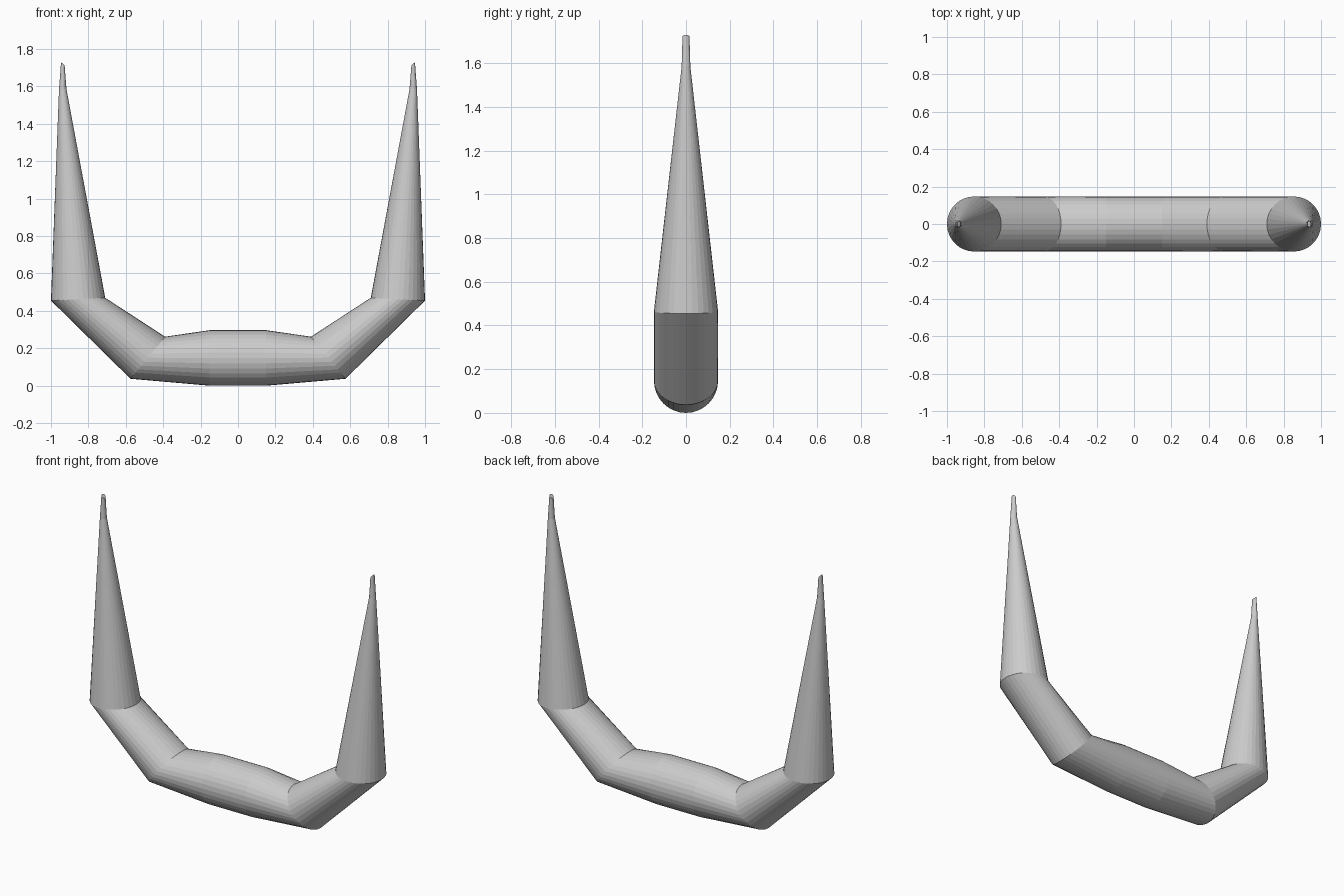
import bpy, bmesh
from math import sin, cos, pi

if "Cube" in bpy.data.objects:
    bpy.data.objects.remove(bpy.data.objects["Cube"])

SIDES = 32

# Right-half cross-sections: outer (x, z), inner (x, z), half depth in y
half = [
    ((0.15, 0.00), (0.15, 0.297), 0.147),
    ((0.575, 0.037), (0.39, 0.262), 0.147),
    ((1.00, 0.455), (0.71, 0.47), 0.147),
    ((0.957, 1.585), (0.917, 1.585), 0.020),
    ((0.946, 1.73), (0.927, 1.712), 0.016),
]
# Mirror to the left side to get the full run, tip to tip
left = [((-o[0], o[1]), (-i[0], i[1]), d) for o, i, d in reversed(half)]

bm = bmesh.new()
rings = []
for o, i, d in left + half:
    cx, cz = (o[0] + i[0]) / 2, (o[1] + i[1]) / 2
    ux, uz = (o[0] - i[0]) / 2, (o[1] - i[1]) / 2
    rings.append([bm.verts.new((cx + ux * cos(a), d * sin(a), cz + uz * cos(a)))
                  for a in (2 * pi * k / SIDES for k in range(SIDES))])

# Skin between the rings, and close both tips
for r, s in zip(rings, rings[1:]):
    for k in range(SIDES):
        n = (k + 1) % SIDES
        bm.faces.new((r[k], r[n], s[n], s[k]))
bm.faces.new(rings[0])
bm.faces.new(rings[-1])
bmesh.ops.recalc_face_normals(bm, faces=bm.faces)

mesh = bpy.data.meshes.new("horns")
bm.to_mesh(mesh)
bm.free()
bpy.context.collection.objects.link(bpy.data.objects.new("horns", mesh))
